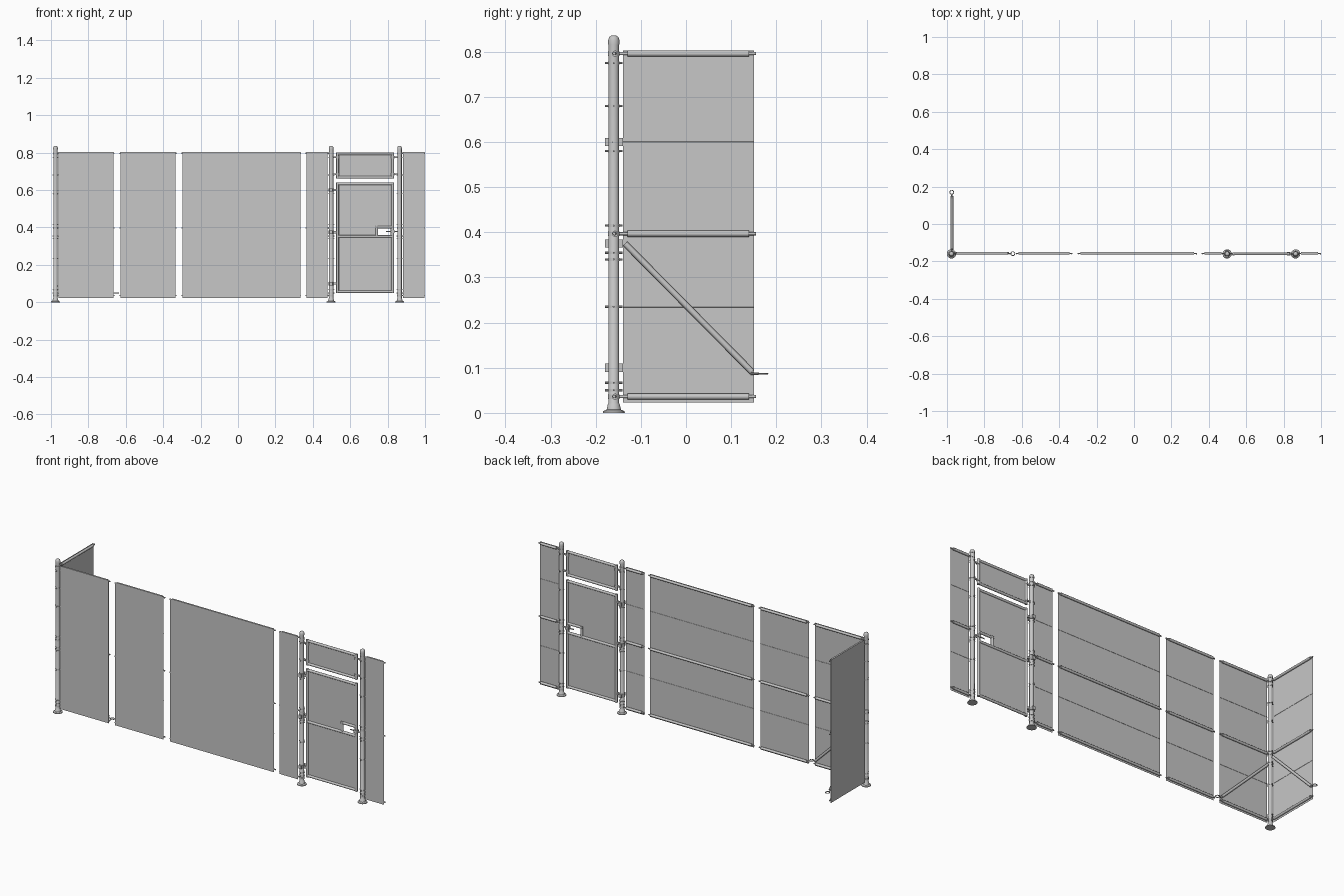
import bpy, bmesh, math
from mathutils import Vector, Matrix

if "Cube" in bpy.data.objects:
    bpy.data.objects.remove(bpy.data.objects["Cube"])

def mat(name, v):
    m = bpy.data.materials.new(name)
    m.diffuse_color = (v, v, v, 1)
    m.use_nodes = True
    m.node_tree.nodes["Principled BSDF"].inputs["Base Color"].default_value = m.diffuse_color
    return m
STEEL = mat("galvanised_steel", 0.57)

def finish(name, bm, m, smooth=True):
    me = bpy.data.meshes.new(name)
    bm.to_mesh(me); bm.free()
    me.materials.append(m)
    o = bpy.data.objects.new(name, me)
    bpy.context.collection.objects.link(o)
    if smooth:
        for p in me.polygons: p.use_smooth = True
        me.set_sharp_from_angle(angle=math.radians(40))
    return o

def tube(bm, a, b, r, n=12):
    a, b = Vector(a), Vector(b)
    d = b - a
    q = d.to_track_quat('Z', 'Y').to_matrix().to_4x4()
    bmesh.ops.create_cone(bm, cap_ends=True, segments=n, radius1=r, radius2=r,
                          depth=d.length, matrix=Matrix.Translation((a + b) / 2) @ q)

def box(bm, lo, hi):
    lo, hi = Vector(lo), Vector(hi)
    s = hi - lo
    bmesh.ops.create_cube(bm, size=1, matrix=Matrix.Translation((lo + hi) / 2) @ Matrix.Diagonal((*s, 1)))

def lathe(bm, x, y, prof, n=20):
    rings = [[bm.verts.new((x + r * math.cos(2 * math.pi * i / n), y + r * math.sin(2 * math.pi * i / n), z))
              for i in range(n)] for r, z in prof]
    for a, b in zip(rings, rings[1:]):
        for i in range(n):
            bm.faces.new((a[i], a[(i + 1) % n], b[(i + 1) % n], b[i]))
    bm.faces.new(rings[0][::-1]); bm.faces.new(rings[-1])

def ring(bm, c, R, r, n=16, k=6):
    # flat eyelet lying in the horizontal plane
    g = [[bm.verts.new((c[0] + (R + r * math.cos(2 * math.pi * j / k)) * math.cos(2 * math.pi * i / n),
                        c[1] + (R + r * math.cos(2 * math.pi * j / k)) * math.sin(2 * math.pi * i / n),
                        c[2] + r * math.sin(2 * math.pi * j / k))) for j in range(k)] for i in range(n)]
    for i in range(n):
        for j in range(k):
            bm.faces.new((g[i][j], g[(i + 1) % n][j], g[(i + 1) % n][(j + 1) % k], g[i][(j + 1) % k]))

PY = -0.16           # post line
RY = -0.157          # rail line
RAILS = (0.036, 0.397, 0.796)
WIRES = (0.235, 0.6)
CX = -0.976          # corner post

# posts with flared foot, domed cap and clamp bands
BANDS = (0.05, 0.067, 0.235, 0.34, 0.355, 0.415, 0.58, 0.68, 0.775)
for name, x in (("corner_post", CX), ("hinge_post", 0.498), ("latch_post", 0.864)):
    bm = bmesh.new()
    lathe(bm, x, PY, [(0.0245, 0), (0.0235, 0.004), (0.016, 0.007), (0.013, 0.02), (0.0115, 0.022), (0.0115, 0.816),
                      (0.0125, 0.816), (0.0125, 0.826), (0.010, 0.833), (0.005, 0.836)])
    finish(name, bm, STEEL)
    bm = bmesh.new()
    for z in BANDS:
        tube(bm, (x, PY, z - 0.003), (x, PY, z + 0.003), 0.0125, 16)
        tube(bm, (x, PY - 0.019, z), (x, PY + 0.019, z), 0.0025, 8)
        tube(bm, (x - 0.017, PY, z), (x + 0.017, PY, z), 0.002, 8)
    for z in RAILS:
        tube(bm, (x, PY, z - 0.005), (x, PY, z + 0.005), 0.013, 16)
    finish(name + "_clamps", bm, STEEL)

def panel(name, a, b, post_a=False, post_b=False):
    # straight panel along x: fabric in front, rails and wires behind
    bm = bmesh.new()
    box(bm, (a, RY - 0.0072, 0.023), (b, RY - 0.0064, 0.803))
    objs = [finish(name + "_fabric", bm, STEEL, False)]
    bm = bmesh.new()
    for z in RAILS:
        tube(bm, (a + 0.01, RY, z), (b - 0.011, RY, z), 0.0068)
        ea, eb = a - (0.012 if post_a else 0.004), b + (0.012 if post_b else 0.004)
        tube(bm, (ea, RY - 0.002, z), (a + 0.012, RY, z), 0.0035, 10)
        tube(bm, (b - 0.012, RY, z), (eb, RY - 0.002, z), 0.0035, 10)
    for z in WIRES:
        tube(bm, (a, RY - 0.006, z), (b, RY - 0.006, z), 0.001, 6)
    objs.append(finish(name + "_rails", bm, STEEL))
    return objs

def brace(name, a, b, z0, z1):
    bm = bmesh.new()
    y = RY + 0.0015
    tube(bm, (a, y, z0), (b, y, z1), 0.0068)
    tube(bm, (b - 0.003, y, z1 - 0.004), (b + 0.015, y - 0.003, z1 - 0.004), 0.0025, 8)
    ring(bm, (b + 0.024, y - 0.003, z1 - 0.004), 0.0105, 0.0022)
    return finish(name, bm, STEEL)

panel("corner_panel", -0.96, -0.666, post_a=True)
panel("short_panel", -0.628, -0.334)
panel("long_panel", -0.297, 0.333)
panel("hinge_side_panel", 0.366, 0.478, post_b=True)
panel("latch_side_panel", 0.882, 0.996, post_a=True)
brace("corner_brace", -0.955, -0.672, 0.335, 0.054)

# return panel: the corner panel turned about the corner post
turn = (Matrix.Translation((CX, PY, 0)) @ Matrix(((0, 1, 0, 0), (1, 0, 0, 0), (0, 0, 1, 0), (0, 0, 0, 1)))
        @ Matrix.Translation((-CX, -PY, 0)))
for o in panel("return_panel", CX + 0.02, CX + 0.311, post_a=True) + [
        brace("return_brace", CX + 0.025, CX + 0.306, 0.375, 0.091)]:
    o.data.transform(turn)
    o.data.flip_normals()

# gate and transom frames
GL, GR, GY = 0.532, 0.827, PY
def frame(name, z0, z1, mids=()):
    bm = bmesh.new()
    for x in (GL, GR):
        tube(bm, (x, GY, z0 - 0.007), (x, GY, z1 + 0.007), 0.007)
    for z in (z0, z1, *mids):
        tube(bm, (GL, GY, z), (GR, GY, z), 0.007)
    # tension bars inside the frame
    for x in (GL + 0.011, GR - 0.011):
        tube(bm, (x, GY, z0), (x, GY, z1), 0.0015, 6)
    finish(name, bm, STEEL)

frame("transom_frame", 0.668, 0.793)
frame("gate_frame", 0.057, 0.633, (0.352,))
LX, LZ = 0.742, 0.402   # latch opening corner
bm = bmesh.new()
for lo, hi in (((GL, 0.668), (GR, 0.793)), ((GL, 0.057), (GR, 0.352)),
               ((GL, 0.352), (LX, LZ)), ((GL, LZ), (GR, 0.633))):
    box(bm, (lo[0], GY - 0.0005, lo[1]), (hi[0], GY + 0.0005, hi[1]))
finish("gate_fabric", bm, STEEL, False)

# latch opening frame and bolt
bm = bmesh.new()
tube(bm, (LX, GY, 0.352), (LX, GY, LZ + 0.007), 0.007)
tube(bm, (LX - 0.007, GY, LZ), (GR, GY, LZ), 0.007)
tube(bm, (0.79, GY, 0.378), (0.855, GY, 0.378), 0.003, 10)
box(bm, (0.817, GY - 0.009, 0.37), (0.836, GY + 0.009, 0.386))
finish("gate_latch", bm, STEEL)

# hinges and transom brackets
bm = bmesh.new()
for z in (0.1, 0.375, 0.6):
    tube(bm, (0.498, PY, z - 0.009), (0.498, PY, z + 0.009), 0.0145, 16)
    box(bm, (0.49, PY - 0.02, z - 0.009), (0.506, PY + 0.02, z + 0.009))
    box(bm, (0.498, PY - 0.004, z - 0.006), (GL, PY + 0.004, z + 0.006))
finish("gate_hinges", bm, STEEL)
bm = bmesh.new()
for z in (0.685, 0.775):
    for x, g in ((0.498, GL), (0.864, GR)):
        box(bm, (min(x, g), PY - 0.003, z - 0.004), (max(x, g), PY + 0.003, z + 0.004))
        tube(bm, (g, PY, z - 0.006), (g, PY, z + 0.006), 0.009)
finish("transom_brackets", bm, STEEL)
